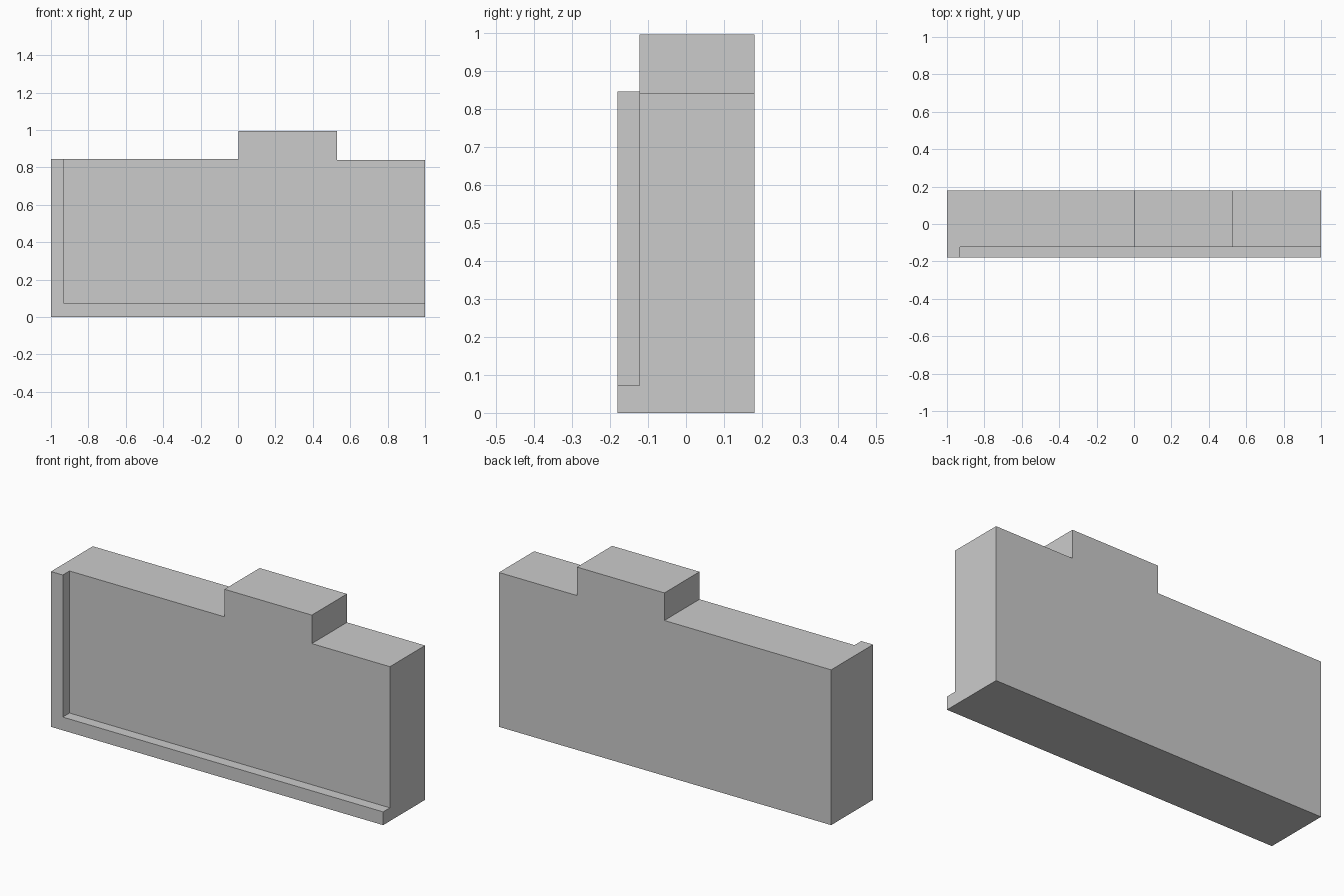
import bpy, bmesh

if "Cube" in bpy.data.objects:
    bpy.data.objects.remove(bpy.data.objects["Cube"])


def extrude_profile(name, points, y0, y1):
    """Solid made from an x-z outline, running from y0 to y1."""
    bm = bmesh.new()
    face = bm.faces.new([bm.verts.new((x, y0, z)) for x, z in points])
    ext = bmesh.ops.extrude_face_region(bm, geom=[face])
    moved = [v for v in ext["geom"] if isinstance(v, bmesh.types.BMVert)]
    bmesh.ops.translate(bm, verts=moved, vec=(0, y1 - y0, 0))
    bmesh.ops.recalc_face_normals(bm, faces=bm.faces)
    mesh = bpy.data.meshes.new(name)
    bm.to_mesh(mesh)
    bm.free()
    obj = bpy.data.objects.new(name, mesh)
    bpy.context.collection.objects.link(obj)
    return obj


# Wall block with the raised section on top
wall = extrude_profile("wall_block", [
    (-1, 0), (1, 0), (1, 0.84), (0.53, 0.84),
    (0.53, 0.995), (0.004, 0.995), (0.004, 0.845), (-1, 0.845)], -0.18, 0.18)

# Front recess, leaving an L-shaped lip along the left and bottom
cutter = extrude_profile("recess_cutter", [
    (-0.929, 0.072), (1.2, 0.072), (1.2, 1.2), (-0.929, 1.2)], -0.4, -0.122)
cutter.hide_render = True

recess = wall.modifiers.new("front_recess", "BOOLEAN")
recess.operation = "DIFFERENCE"
recess.solver = "EXACT"
recess.object = cutter
bpy.context.view_layer.objects.active = wall
bpy.ops.object.modifier_apply(modifier=recess.name)
bpy.data.objects.remove(cutter)
